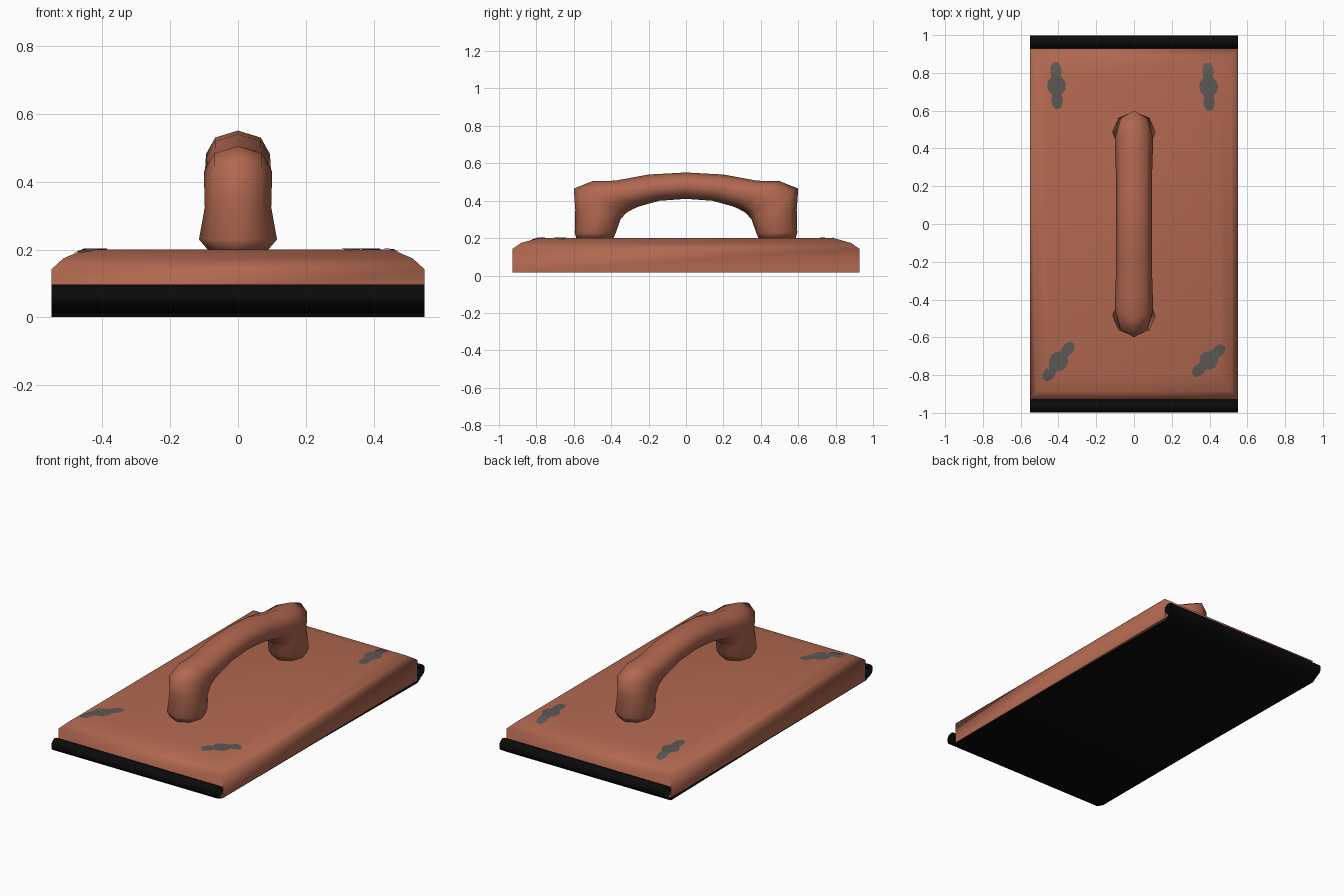
import bpy, bmesh, math

if "Cube" in bpy.data.objects:
    bpy.data.objects.remove(bpy.data.objects["Cube"])


def material(name, rgb):
    m = bpy.data.materials.new(name)
    m.diffuse_color = (*rgb, 1)
    m.use_nodes = True
    m.node_tree.nodes["Principled BSDF"].inputs["Base Color"].default_value = m.diffuse_color
    return m


CLAY = material("clay red", (0.44, 0.138, 0.08))
BLACK = material("black paper", (0.003, 0.003, 0.003))
GREY = material("worn grey", (0.105, 0.097, 0.087))


def make(name, verts, faces, mat, angle=60, fix=True):
    me = bpy.data.meshes.new(name)
    me.from_pydata(verts, [], faces)
    if fix:
        bm = bmesh.new()
        bm.from_mesh(me)
        bmesh.ops.recalc_face_normals(bm, faces=bm.faces)
        bm.to_mesh(me)
        bm.free()
    me.materials.append(mat)
    ob = bpy.data.objects.new(name, me)
    bpy.context.collection.objects.link(ob)
    bpy.ops.object.select_all(action='DESELECT')
    ob.select_set(True)
    bpy.context.view_layer.objects.active = ob
    bpy.ops.object.shade_smooth_by_angle(angle=math.radians(angle))
    return ob


def loft(name, rings, mat, angle=60):
    """Skin a stack of closed rings and cap both ends."""
    n = len(rings[0])
    verts = [v for r in rings for v in r]
    faces = [(i*n + k, i*n + (k+1) % n, (i+1)*n + (k+1) % n, (i+1)*n + k)
             for i in range(len(rings)-1) for k in range(n)]
    faces += [tuple(range(n)), tuple(range(len(verts)-n, len(verts)))]
    return make(name, verts, faces, mat, angle)


# Block with softened top edges
def rect(x, y, z):
    return [(-x, -y, z), (x, -y, z), (x, y, z), (-x, y, z)]


loft("block", [rect(.55, .928, .016), rect(.55, .928, .142), rect(.515, .883, .174),
               rect(.455, .79, .2)], CLAY)

# Handle: each ring is (outer y, outer z, inner y, inner z, half width)
half = [(-.585, .195, -.39, .195, .085), (-.595, .23, -.375, .23, .115),
        (-.592, .35, -.35, .3, .098), (-.6, .465, -.32, .335, .1),
        (-.5, .505, -.28, .357, .1), (-.38, .507, -.25, .37, .097),
        (-.2, .54, -.14, .4, .095)]
path = half + [(0, .551, 0, .41, .095)] + [(-a, b, -c, d, w) for a, b, c, d, w in half[::-1]]
rings = []
for yo, zo, yi, zi, w in path:
    ring = []
    for k in range(8):
        a = k * math.pi / 4
        t = (1 + math.cos(a)) / 2
        ring.append((w * math.sin(a), yi + (yo-yi)*t, zi + (zo-zi)*t))
    rings.append(ring)
loft("handle", rings, CLAY, 75)

# Sandpaper sheet with rolled ends
curl = [(.93, .007)]
for i in range(23):
    a = math.radians(-75 + 20*i)
    r = .035 - .012 * max(0, i - 12) / 10
    curl.append((.964 + r*math.cos(a), .062 + r*math.sin(a)))
profile = [(-y, z + (.008 if i == 0 else 0)) for i, (y, z) in list(enumerate(curl))[::-1]]
profile += [(0, .012)] + [(y, z - (.006 if i == 0 else 0)) for i, (y, z) in enumerate(curl)]
# the sheet dips gently so its back edge touches the ground
profile = [(y, max(z, 0)) for y, z in profile]
verts = [(s*.55, y, z) for y, z in profile for s in (-1, 1)]
verts += [(.0, .93, 0)]
faces = [(2*i, 2*i+1, 2*i+3, 2*i+2) for i in range(len(profile)-1)]
make("sandpaper_sheet", verts[:-1], faces, BLACK)


# Worn patches draped over the block top
def drop(d, a, b):
    if d < a:
        return .142 + .032*d/a
    return .174 + .026*min(1, (d-a)/(b-a))


def top(x, y):
    return min(drop(.55-abs(x), .035, .095), drop(.928-abs(y), .045, .138)) + .003


widths = [.014, .028, .03, .024, .044, .05, .044, .025, .029, .028, .014]


def patch(name, p, q):
    dx, dy = q[0]-p[0], q[1]-p[1]
    ln = math.hypot(dx, dy)
    vs, n = [], len(widths)
    for i, w in enumerate(widths):
        t = i / (n-1)
        for s in (-1, 0, 1):
            x = p[0] + dx*t + dy/ln*w*s
            y = p[1] + dy*t - dx/ln*w*s
            vs.append((x, y, top(x, y)))
    fs = [(3*i+k, 3*i+k+1, 3*i+k+4, 3*i+k+3) for i in range(n-1) for k in (0, 1)]
    make(name, vs, fs, GREY, fix=False)


patch("worn_patch_back_left", (-.405, .61), (-.415, .855))
patch("worn_patch_back_right", (.4, .6), (.39, .852))
patch("worn_patch_front_left", (-.475, -.825), (-.325, -.63))
patch("worn_patch_front_right", (.315, -.8), (.475, -.645))

for o in bpy.data.objects:
    if o.name.startswith("worn_patch"):
        # make patch faces point upward
        if o.data.polygons[0].normal.z < 0:
            o.data.flip_normals()
